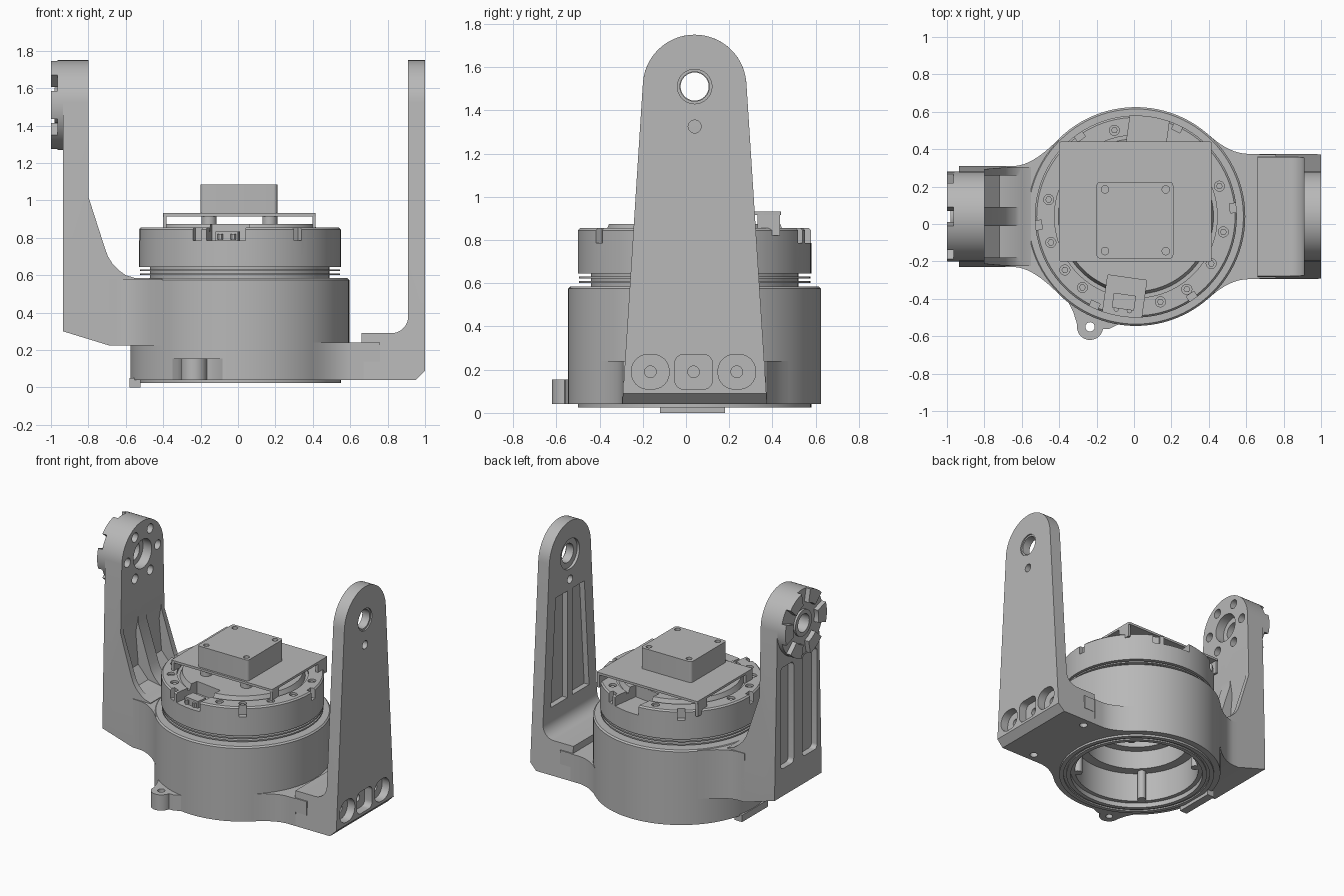
import bpy, bmesh
from math import sin, cos, radians, pi

if "Cube" in bpy.data.objects:
    bpy.data.objects.remove(bpy.data.objects["Cube"])

CX, CY = 0.01, 0.04          # axis of the turret
HUB = 1.51                   # height of the tilt axis

metal = bpy.data.materials.new("plain grey")
metal.use_nodes = True
GREY = (0.48, 0.48, 0.48, 1)
metal.diffuse_color = GREY
metal.node_tree.nodes["Principled BSDF"].inputs["Base Color"].default_value = GREY


# ---- helpers ----
def finish(name, bm):
    bmesh.ops.recalc_face_normals(bm, faces=bm.faces)
    me = bpy.data.meshes.new(name)
    bm.to_mesh(me)
    bm.free()
    me.materials.append(metal)
    ob = bpy.data.objects.new(name, me)
    bpy.context.collection.objects.link(ob)
    return ob


def prism(name, pts, axis, lo, hi):
    """Extrude a flat outline along one axis."""
    place = {"x": lambda a, b, t: (t, a, b),
             "y": lambda a, b, t: (a, t, b),
             "z": lambda a, b, t: (a, b, t)}[axis]
    bm = bmesh.new()
    rings = [[bm.verts.new(place(a, b, t)) for a, b in pts] for t in (lo, hi)]
    bm.faces.new(rings[0])
    bm.faces.new(rings[1])
    n = len(pts)
    for i in range(n):
        j = (i + 1) % n
        bm.faces.new((rings[0][i], rings[0][j], rings[1][j], rings[1][i]))
    return finish(name, bm)


def lathe(name, profile, steps=96):
    """Turn a profile of (radius, height) about the turret axis."""
    bm = bmesh.new()
    vs = [bm.verts.new((CX + r, CY, z)) for r, z in profile]
    edges = [bm.edges.new(p) for p in zip(vs, vs[1:])]
    bmesh.ops.spin(bm, geom=vs + edges, cent=(CX, CY, 0), axis=(0, 0, 1),
                   angle=2 * pi, steps=steps, use_duplicate=False)
    bmesh.ops.remove_doubles(bm, verts=bm.verts, dist=0.0005)
    return finish(name, bm)


def arc(a, b, r, start, end, n):
    return [(a + r * cos(radians(start + (end - start) * i / n)),
             b + r * sin(radians(start + (end - start) * i / n))) for i in range(n + 1)]


def circle(a, b, r, n=32):
    return arc(a, b, r, 0, 360, n)[:-1]


def rect(a0, a1, b0, b1):
    return [(a0, b0), (a1, b0), (a1, b1), (a0, b1)]


def round_rect(a0, a1, b0, b1, r):
    return (arc(a1 - r, b1 - r, r, 0, 90, 6) + arc(a0 + r, b1 - r, r, 90, 180, 6)
            + arc(a0 + r, b0 + r, r, 180, 270, 6) + arc(a1 - r, b0 + r, r, 270, 360, 6))


def spoke(deg, r0, r1, w):
    """Rectangle lying along a radius of the turret."""
    c, s = cos(radians(deg)), sin(radians(deg))
    return [(CX + r * c - v * s, CY + r * s + v * c)
            for r, v in ((r0, -w / 2), (r1, -w / 2), (r1, w / 2), (r0, w / 2))]


def polar(deg, r):
    return CX + r * cos(radians(deg)), CY + r * sin(radians(deg))


def cut(ob, *tools, op="DIFFERENCE"):
    for tool in tools:
        mod = ob.modifiers.new("cut", "BOOLEAN")
        mod.operation, mod.solver, mod.object = op, "EXACT", tool
        bpy.context.view_layer.objects.active = ob
        bpy.ops.object.modifier_apply(modifier=mod.name)
        bpy.data.objects.remove(tool)


def tool(pts, axis, lo, hi):
    return prism("cutter", pts, axis, lo, hi)


def arm_outline(w, z_low):
    return [(CY - w, 0), (CY + w, 0), (CY + w, z_low)] + arc(CY, HUB, 0.24, 3, 177, 32) + [(CY - w, z_low)]


def flare(name, side, deg, w, x_end, z0, z1):
    """Flange that blends from the round housing into a flat-sided arm."""
    c, s = cos(radians(deg)), sin(radians(deg))
    px, py = 0.585 * c, 0.585 * s
    qx = px + (py - w) / c * s
    half = []
    for i in range(9):
        t = i / 8
        half.append(((1 - t) ** 2 * px + 2 * t * (1 - t) * qx + t * t * (qx + 0.1),
                     (1 - t) ** 2 * py + (1 - (1 - t) ** 2) * w))
    half.append((x_end, w))
    pts = half + [(x, -y) for x, y in reversed(half)] + arc(0, 0, 0.53, -deg, deg, 16)
    return prism(name, [(CX + side * x, CY + y) for x, y in pts], "z", z0, z1)


# ---- housing, hollow from below ----
lathe("housing", [(0, .5), (.3, .5), (.3, .42), (.36, .42), (.36, .28), (.43, .28), (.43, .06),
                  (.46, .06), (.46, .025), (.49, .025), (.49, .035), (.51, .035), (.51, .025),
                  (.54, .025), (.54, .04), (.585, .04), (.585, .575), (.575, .585), (0, .585)])
for k in range(4):
    prism("inner_post", circle(*polar(45 + 90 * k, .41), .03, 16), "z", .06, .29)
for k in range(3):
    prism("inner_spoke", spoke(60 * k, -.31, .31, .06), "z", .465, .51)
lathe("inner_hub", [(0, .45), (.08, .45), (.08, .51), (0, .51)], 32)
prism("bottom_pad", rect(-.58, -.52, -.12, .18), "z", 0, .05)

# ---- mounting ear ----
ear = prism("mounting_ear", arc(-.235, -.55, .07, 170, 350, 16)
            + [(-.13, -.56), (-.07, -.53), (-.08, -.46), (-.3, -.4), (-.36, -.4), (-.325, -.47)],
            "z", .04, .155)
cut(ear, tool(circle(-.235, -.55, .025, 16), "z", 0, .3))

# ---- rotor on top of the housing ----
rotor = lathe("rotor", [(0, .57), (.48, .57), (.48, .6), (.535, .6), (.535, .61), (.48, .61),
                        (.48, .622), (.535, .622), (.535, .632), (.48, .632), (.48, .645),
                        (.54, .645), (.54, .845), (.53, .855), (.435, .855), (.435, .835),
                        (.415, .835), (.4, .873), (0, .873)])
for deg in (262, 82):
    cut(rotor, tool(spoke(deg, .33, .6, .21), "z", .785, 1))
for k in range(6):
    cut(rotor, tool(spoke(5 + 60 * k, .505, .6, .05), "z", .785, 1))
for deg in (95, 104, 140, 169, 197, 217, 233, 286, 305, 328, 350, 20, 52):
    if deg not in (95,):
        cut(rotor, tool(circle(*polar(deg, .475), .027, 16), "z", .825, 1))
        prism("rotor_screw", circle(*polar(deg, .475), .018, 6), "z", .82, .845)
prism("connector", spoke(262, .42, .5, .12), "z", .78, .835)
for side in (-1, 1):
    prism("connector_pin", circle(*polar(262 + 4 * side, .505), .014, 12), "z", .79, .82)

# ---- bracket and sensor box ----
prism("bracket_plate", round_rect(-.4, .415, -.2, .44, .008), "z", .915, .932)
for x0 in (-.4, .397):
    prism("bracket_leg", rect(x0, x0 + .018, .33, .435), "z", .82, .925)
    prism("bracket_front_leg", rect(x0, x0 + .018, -.195, -.12), "z", .85, .925)
box = prism("sensor_box", round_rect(-.2, .21, -.185, .225, .02), "z", .93, 1.085)
for x in (-.155, .17):
    for y in (-.145, .185):
        cut(box, tool(circle(x, y, .02, 16), "z", 1.06, 1.2))
        prism("box_foot", circle(x, y, .04, 24), "z", .86, .92)

# ---- left arm, tall plain plate ----
flare("left_flange", 1, 48, .335, .66, .04, .24)
left = prism("left_arm", [(.57, .04), (.95, .04), (1, .09), (1, 1.75), (.91, 1.75)]
             + arc(.82, .38, .09, 0, -90, 8) + [(.66, .29), (.66, .24), (.57, .24)], "y", -1, 1)
cut(left, tool(arm_outline(.335, .04), "x", .4, 1.2), op="INTERSECT")
cut(left, tool(circle(CY, HUB, .068), "x", .8, 1.2), tool(circle(CY, HUB, .11), "x", .8, .93),
    tool(circle(CY, HUB, .08), "x", .99, 1.2), tool(circle(CY, 1.325, .03, 20), "x", .8, 1.2))
for side in (-1, 1):
    cut(left, tool([(CY + side * y, z) for y, z in ((.03, .47), (.22, .47), (.165, 1.25), (.03, 1.25))],
                   "x", .8, .95),
        tool(circle(.72, CY + side * .27, .028, 20), "z", 0, .1))
for k, r in ((-1, .075), (0, .04), (1, .075)):
    y = .035 + .2 * k
    cut(left, tool(round_rect(y - .087, y + .087, .11, .27, r), "x", .94, 1.2),
        tool(circle(y, .19, .027, 20), "x", .88, 1.2))
prism("side_key", rect(.66, .76, .14, .24), "y", CY - .331, CY + .331)

# ---- right arm, ribbed, with swept web ----
flare("right_flange", -1, 44.5, .27, .7, .225, .58)
right = prism("right_arm", [(-.935, .3), (-.69, .225), (-.55, .225), (-.55, .585), (-.6, .6),
                            (-.635, .625), (-.67, .66), (-.695, .7), (-.71, .74), (-.8, 1.02),
                            (-.8, 1.75), (-.935, 1.75)], "y", -1, 1)
cut(right, tool(arm_outline(.27, .4), "x", -1.2, -.4), op="INTERSECT")
scoop = [(-.795, 1.1), (-.82, .95), (-.8, .72), (-.72, .63), (-.56, .6), (-.4, .6), (-.4, 1.1)]
for side in (-1, 1):
    lo, hi = sorted((CY + side * .05, CY + side * .22))
    cut(right, tool(scoop, "y", lo, hi),
        tool(round_rect(lo, hi - .02 * (side > 0), .5, 1.24, .03), "x", -1.2, -.89))
cut(right, tool(circle(CY, HUB, .065), "x", -1.2, -.6), tool(circle(CY, HUB, .105), "x", -.87, -.6))
for k in range(6):
    y, z = arc(CY, HUB, .175, 60 * k, 360, 1)[0]
    cut(right, tool(circle(y, z, .034, 20), "x", -.9, -.6))

# ---- toothed coupling on the outside of the right arm ----
coupling = prism("coupling_disc", circle(CY, HUB, .24, 64), "x", -.965, -.93)
cut(coupling, tool(circle(CY, HUB, .065), "x", -1.2, -.6))
ring = prism("coupling_ring", circle(CY, HUB, .095), "x", -.98, -.96)
cut(ring, tool(circle(CY, HUB, .065), "x", -1.2, -.6))
for k in range(6):
    a = 60 * k
    prism("coupling_tooth", arc(CY, HUB, .24, a - 18, a + 18, 8)
          + arc(CY, HUB, .145, a + 18, a - 18, 6), "x", -1, -.96)

# ---- smooth round surfaces, keep edges sharp ----
for ob in bpy.context.scene.objects:
    ob.select_set(ob.type == "MESH")
bpy.context.view_layer.objects.active = rotor
bpy.ops.object.shade_smooth_by_angle(angle=radians(30))
